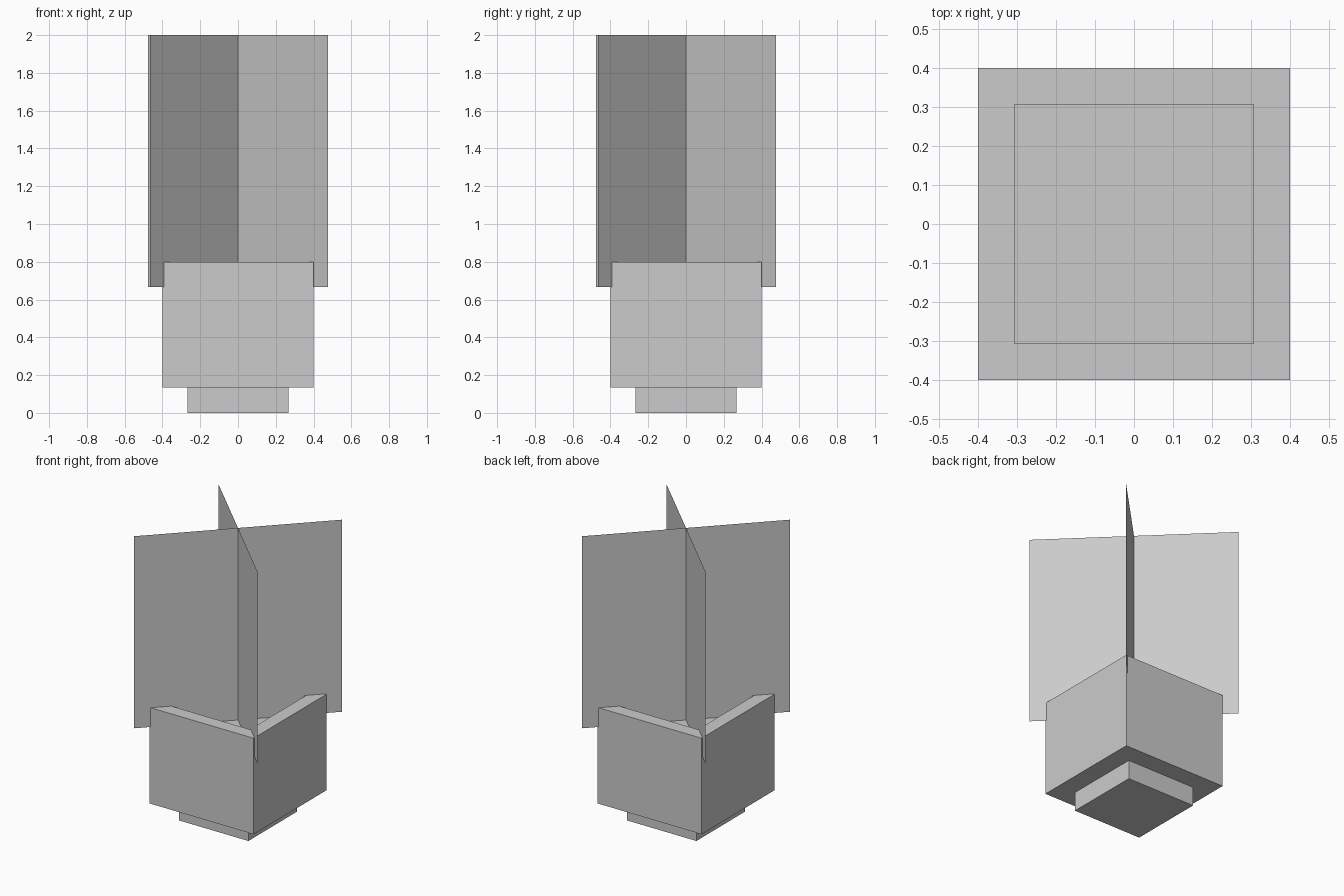
import bpy, bmesh, math
from mathutils import Matrix

if "Cube" in bpy.data.objects:
    bpy.data.objects.remove(bpy.data.objects["Cube"])

U = 2 / 15  # one grid step of the blocky design


def box(bm, half, z0, z1):
    m = Matrix.Translation((0, 0, (z0 + z1) / 2)) @ Matrix.Diagonal((2 * half, 2 * half, z1 - z0, 1))
    return bmesh.ops.create_cube(bm, size=1, matrix=m)["verts"]


def finish(name, bm):
    me = bpy.data.meshes.new(name)
    bm.to_mesh(me)
    bm.free()
    ob = bpy.data.objects.new(name, me)
    bpy.context.collection.objects.link(ob)
    return ob


# Pot foot
bm = bmesh.new()
box(bm, 2 * U, 0, U)
finish("pot_foot", bm)

# Pot body with a rim and a recessed soil surface
bm = bmesh.new()
box(bm, 3 * U, U, 6 * U)
bm.normal_update()
top = max(bm.faces, key=lambda f: f.calc_center_median().z)
bmesh.ops.inset_region(bm, faces=[top], thickness=U)
soil = bmesh.ops.extrude_discrete_faces(bm, faces=[top])["faces"][0]
bmesh.ops.translate(bm, vec=(0, 0, -U), verts=soil.verts)
finish("pot_body", bm)

# Two crossed flat plant sheets, turned slightly past the diagonal
for i in range(2):
    bm = bmesh.new()
    m = (Matrix.Rotation(math.radians(45.67 + 90 * i), 4, 'Z')
         @ Matrix.Translation((0, 0, 10 * U))
         @ Matrix.Rotation(math.pi / 2, 4, 'X'))
    bmesh.ops.create_grid(bm, x_segments=1, y_segments=1, size=5 * U, matrix=m)
    finish(f"plant_sheet_{i + 1}", bm)
